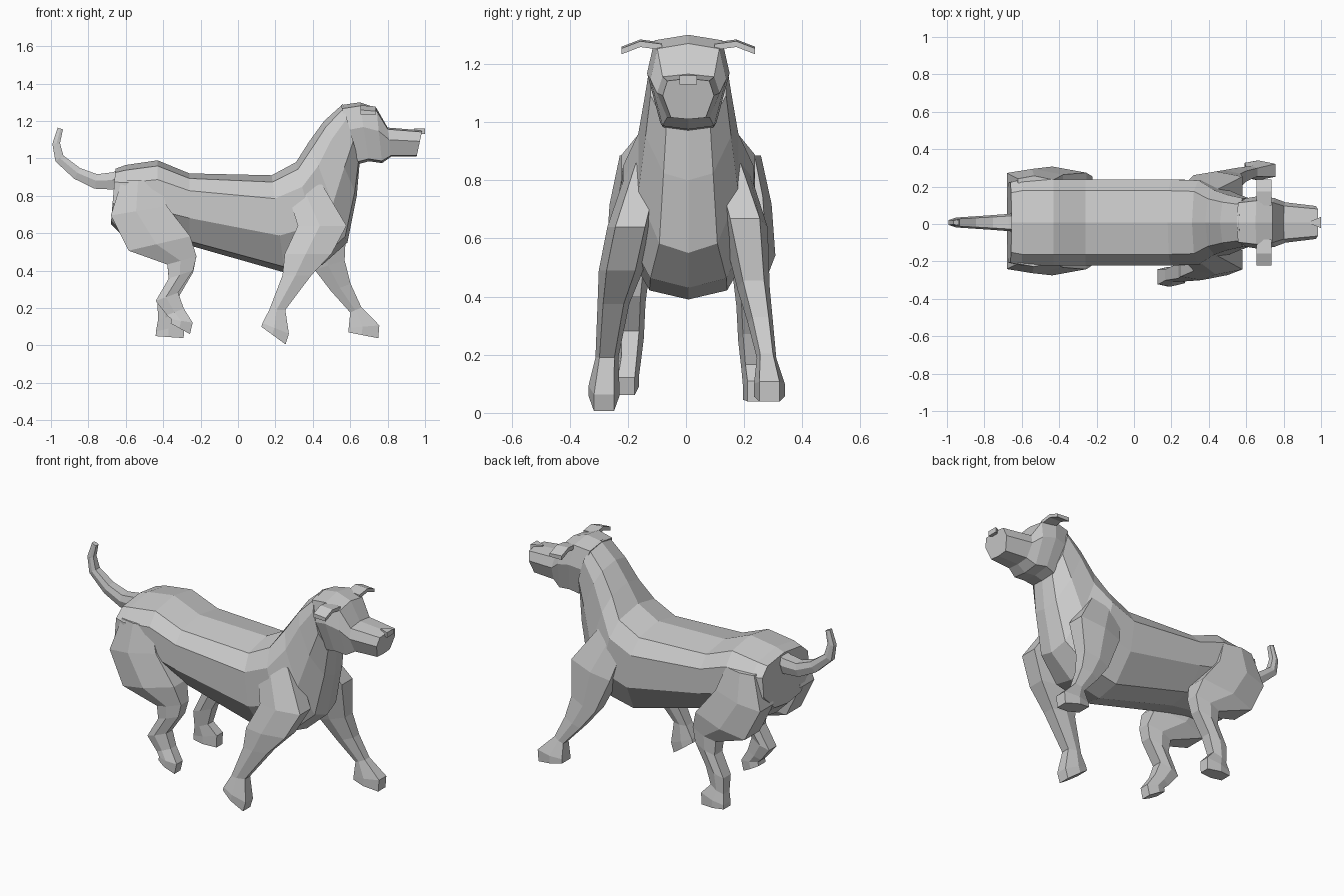
import bpy, bmesh
from math import cos, sin, radians

if "Cube" in bpy.data.objects:
    bpy.data.objects.remove(bpy.data.objects["Cube"])

CY = 0.008  # the body axis sits slightly off y = 0


def loft(name, rings):
    """Skin equal-length closed rings and cap both ends."""
    bm = bmesh.new()
    loops = [[bm.verts.new(p) for p in r] for r in rings]
    n = len(loops[0])
    for a, b in zip(loops, loops[1:]):
        for i in range(n):
            j = (i + 1) % n
            bm.faces.new((a[i], a[j], b[j], b[i]))
    bm.faces.new(loops[0])
    bm.faces.new(loops[-1])
    bmesh.ops.recalc_face_normals(bm, faces=bm.faces)
    me = bpy.data.meshes.new(name)
    bm.to_mesh(me)
    bm.free()
    bpy.context.collection.objects.link(bpy.data.objects.new(name, me))


def section(x0, z0, x1, z1, w, profile, y=CY):
    """Symmetric ring between two points of the side view."""
    def pt(s, f, side):
        return (x0 + (x1 - x0) * f, y + side * s * w, z0 + (z1 - z0) * f)
    return ([pt(s, f, 1) for s, f in profile] +
            [pt(s, f, -1) for s, f in reversed(profile) if s > 0])


TORSO = [(0, 0), (.74, .07), (1, .24), (1, .62), (.58, .94), (0, 1)]
HEAD = [(0, 0), (.82, .06), (1, .42), (.68, .96), (0, 1)]
LIMB = [(.75, 0), (1, .45), (.65, 1)]

# torso and neck: top x z, bottom x z, half width
loft("body", [section(*r, TORSO) for r in (
    (-.655, .945, -.68, .65, .215),
    (-.60, .965, -.60, .57, .23),
    (-.43, .99, -.43, .56, .23),
    (-.26, .92, -.26, .535, .23),
    (.18, .91, .25, .39, .23),
    (.31, .98, .45, .43, .225),
    (.38, 1.09, .585, .55, .172),
    (.46, 1.20, .635, .80, .147),
    (.56, 1.29, .65, .97, .13))])

# head and muzzle
loft("head", [section(*r, HEAD) for r in (
    (.55, 1.285, .645, .97, .128),
    (.65, 1.30, .70, .985, .142),
    (.74, 1.27, .77, .975, .13),
    (.80, 1.165, .82, 1.01, .108),
    (.985, 1.15, .955, 1.01, .088))])

# nose pad, a small wedge
loft("nose", [section(x, 1.16, x, 1.13, w, [(1, 0), (1, 1)])
              for x, w in ((.94, .006), (1, .03))])

# tail: tapered tube turning from level to upright
path = [(-.60, .905), (-.67, .88), (-.76, .877), (-.86, .92),
        (-.955, 1.0), (-.972, 1.08), (-.95, 1.16)]
turn = [90, 90, 80, 60, 35, 5, -20]
rings = []
for i, ((x, z), a) in enumerate(zip(path, turn)):
    r = .015 + .038 * (1 - i / 6) ** 1.1
    c, s = r * cos(radians(a)), r * sin(radians(a))
    rings.append(section(x + c, z + s, x - c, z - s, r, LIMB))
loft("tail", rings)

# ears: thin folded flaps
for side, label in ((1, "left"), (-1, "right")):
    loft("ear_" + label, [
        [(.69 + dx, CY + side * y, z + dz) for dx, dz in
         ((-.035, .012), (.045, .006), (.045, -.014), (-.035, -.012))]
        for y, z in ((.09, 1.262), (.165, 1.272), (.23, 1.247))])


def leg(name, side, spread, tilt, joints, heel, angle, length):
    """Limb tapering along joints (x, z, half depth), ending in a paw."""
    y0, y1 = spread
    rings = []
    for i, (x, z, d) in enumerate(joints):
        t = i / (len(joints) - 1)
        k = d * tilt * t ** .5
        rings.append(section(x - d, z - k, x + d, z + k, .02 + .45 * d, LIMB,
                             side * (y0 + (y1 - y0) * t ** .6)))
    a = radians(angle)
    hx, hz = heel
    tx, tz = hx + length * cos(a), hz + length * sin(a)
    for up in (1, 0):
        rings.append(section(hx - sin(a) * .01 * up, hz + cos(a) * .025 * up,
                             tx - sin(a) * .03 * up, tz + cos(a) * .07 * up,
                             .053 if y0 < .15 else .044, LIMB,
                             side * (y1 + .01)))
    loft(name, rings)


# striding legs, shoulder and haunch shared by both sides
shoulder = [(.35, .86, .10), (.45, .64, .13)]
haunch = [(-.525, .885, .095), (-.53, .72, .15), (-.42, .545, .165),
          (-.30, .455, .078)]
leg("front_leg_right", -1, (.13, .272), 0,
    shoulder + [(.375, .49, .125), (.315, .375, .077), (.21, .19, .043)],
    (.125, .10), -36, .16)
leg("front_leg_left", 1, (.145, .277), .45,
    shoulder + [(.49, .43, .08), (.55, .31, .052), (.63, .19, .03)],
    (.59, .07), -11, .163)
leg("hind_leg_right", -1, (.165, .195), .4,
    haunch + [(-.305, .38, .065), (-.38, .26, .06), (-.335, .18, .045)],
    (-.36, .118), -29, .118)
leg("hind_leg_left", 1, (.195, .23), .4,
    haunch + [(-.305, .37, .065), (-.37, .25, .06), (-.385, .15, .043)],
    (-.44, .05), -4, .15)
